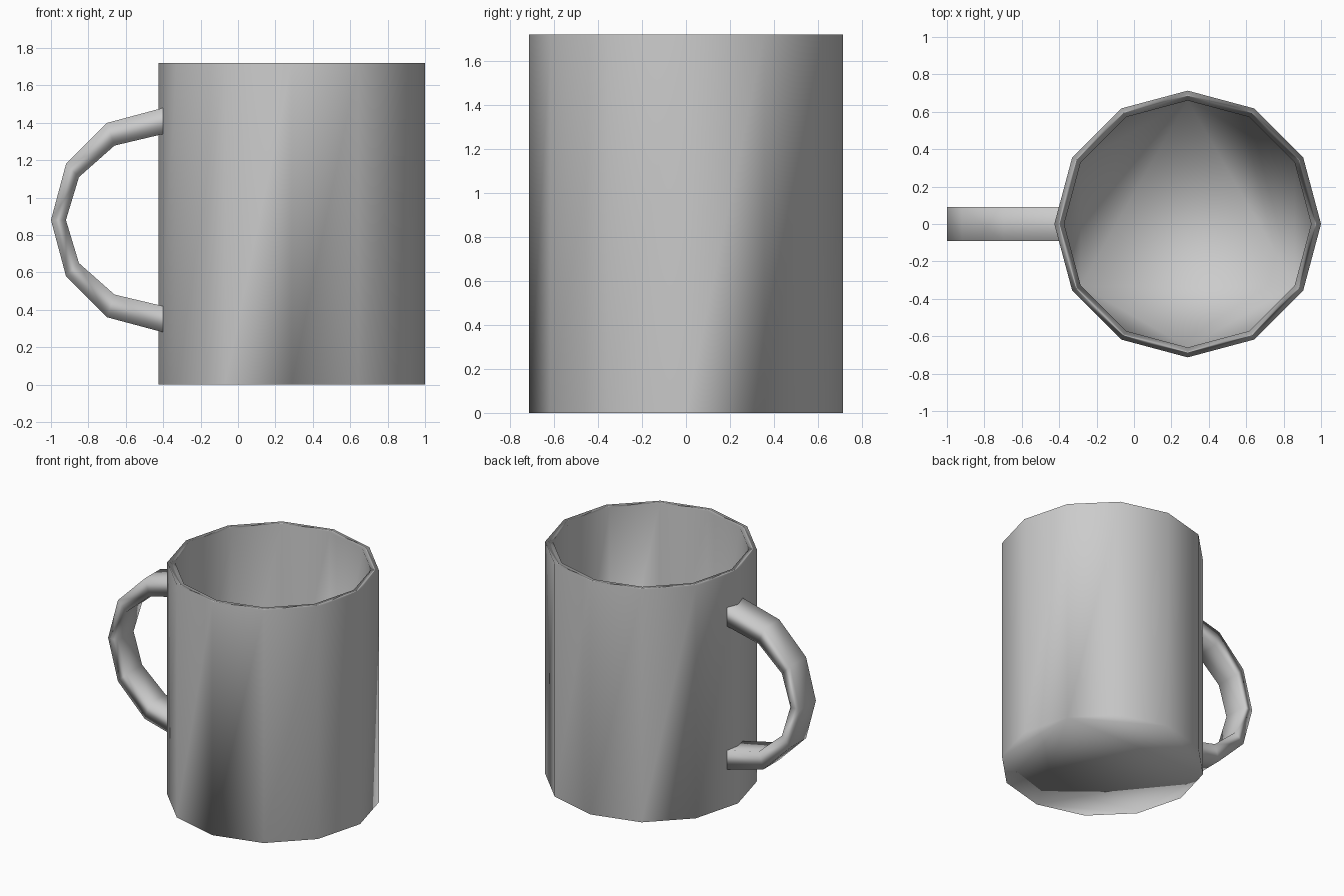
import bpy
import bmesh
from math import cos, sin, pi, radians

if "Cube" in bpy.data.objects:
    bpy.data.objects.remove(bpy.data.objects["Cube"])

SIDES = 12
MUG_X, OUTER_R, INNER_R = 0.287, 0.713, 0.66
HEIGHT, FLOOR = 1.72, 0.05
HANDLE_X, HANDLE_Z, HALF_WIDTH = -0.40, 0.88, 0.092

grey = bpy.data.materials.new("Mug grey")
grey.use_nodes = True
colour = (0.6, 0.6, 0.6, 1)
grey.diffuse_color = colour
grey.node_tree.nodes["Principled BSDF"].inputs["Base Color"].default_value = colour


def bridge(bm, a, b, closed=True):
    """Join two rings of vertices with quads."""
    for i in range(len(a)):
        j = (i + 1) % len(a)
        bm.faces.new((a[i], a[j], b[j], b[i]))


def finish(bm, name):
    """Turn the bmesh into a smooth object with area-weighted normals."""
    bmesh.ops.recalc_face_normals(bm, faces=bm.faces)
    bmesh.ops.triangulate(bm, faces=[f for f in bm.faces if len(f.verts) > 4])
    for f in bm.faces:
        f.smooth = True
    mesh = bpy.data.meshes.new(name)
    bm.to_mesh(mesh)
    bm.free()
    mesh.materials.append(grey)
    obj = bpy.data.objects.new(name, mesh)
    bpy.context.collection.objects.link(obj)
    weighted = obj.modifiers.new("Area normals", 'WEIGHTED_NORMAL')
    weighted.mode = 'FACE_AREA'
    return obj


# Mug body: outer wall, flat rim, inner wall and floor
bm = bmesh.new()
profile = [(OUTER_R, 0), (OUTER_R, HEIGHT), (INNER_R, HEIGHT), (INNER_R, FLOOR)]
rings = []
for r, z in profile:
    angles = [2 * pi * i / SIDES for i in range(SIDES)]
    rings.append([bm.verts.new((MUG_X + r * cos(a), r * sin(a), z)) for a in angles])
for lower, upper in zip(rings, rings[1:]):
    bridge(bm, lower, upper)
bm.faces.new(rings[0])
bm.faces.new(rings[-1])
finish(bm, "mug_body")

# Handle: half ring with a four-sided section, thinner at its outermost point
bm = bmesh.new()
rings = []
for step in range(7):
    a = radians(90 + 30 * step)
    outer = (HANDLE_X + 0.6 * cos(a), HANDLE_Z + 0.6 * sin(a))
    inner = (HANDLE_X + 0.52 * cos(a), HANDLE_Z + 0.46 * sin(a))
    corners = [(outer, -1), (outer, 1), (inner, 1), (inner, -1)]
    rings.append([bm.verts.new((p[0], side * HALF_WIDTH, p[1])) for p, side in corners])
for first, second in zip(rings, rings[1:]):
    bridge(bm, first, second)
finish(bm, "handle")
